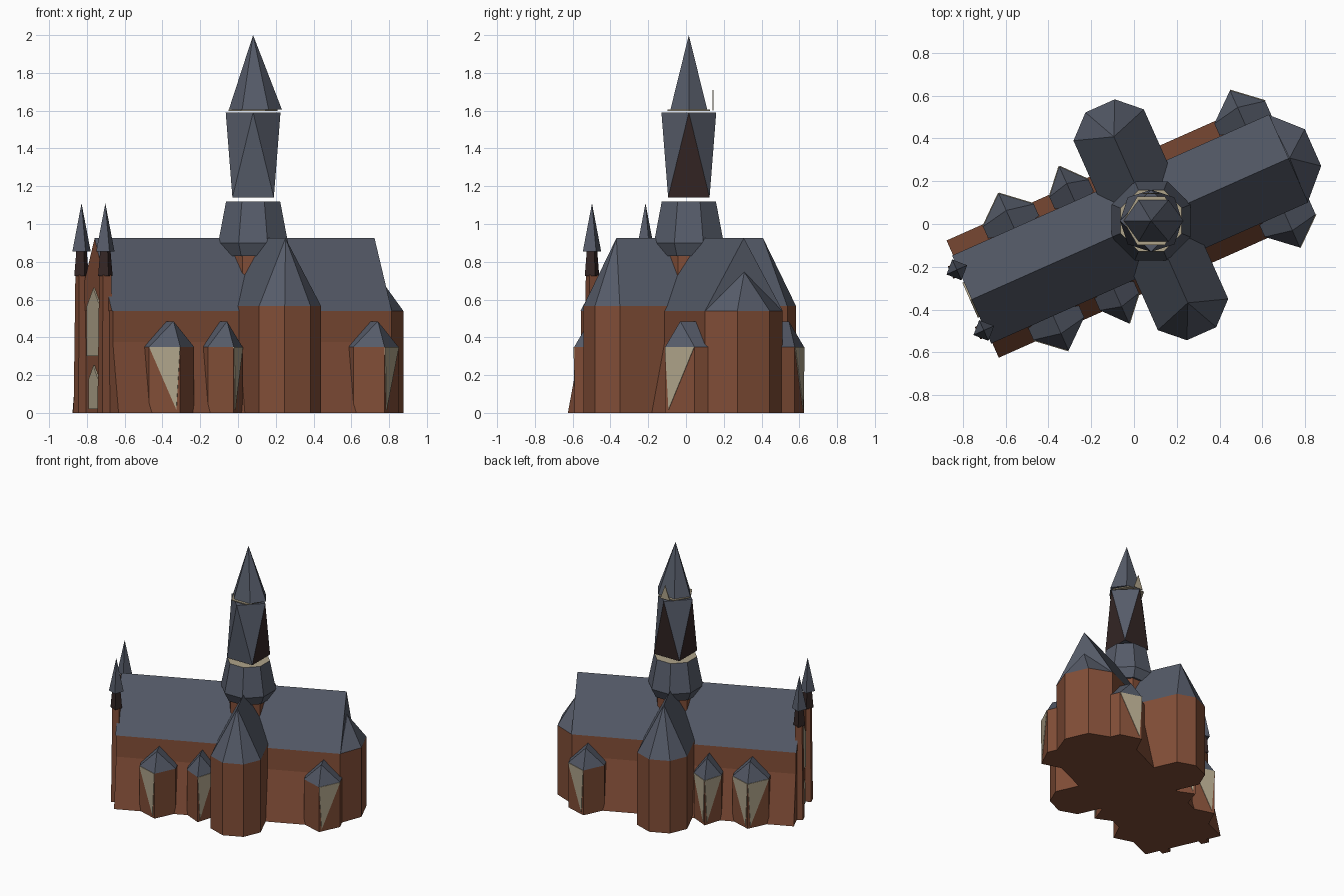
import bpy, bmesh
from math import radians, cos, sin, pi
from mathutils import Matrix, Vector

cube = bpy.data.objects.get("Cube")
if cube:
    bpy.data.objects.remove(cube)


def material(name, rgb):
    m = bpy.data.materials.new(name)
    m.use_nodes = True
    m.diffuse_color = (*rgb, 1)
    m.node_tree.nodes["Principled BSDF"].inputs["Base Color"].default_value = (*rgb, 1)
    return m


BRICK = material("brick brown", (0.22, 0.075, 0.038))
SLATE = material("slate grey", (0.092, 0.105, 0.14))
CREAM = material("cream stone", (0.43, 0.37, 0.255))
DARK = material("dark opening", (0.034, 0.019, 0.018))

# The whole building is turned about its vertical axis
TURN = radians(24)
SITE = Matrix.Rotation(TURN, 4, 'Z') @ Matrix.Translation((0, -0.014, 0))
TOWER = Matrix.Translation((0.08, 0.015, 0))


def finish(name, bm, mats, rule=None, place=SITE):
    bmesh.ops.recalc_face_normals(bm, faces=bm.faces)
    for f in bm.faces:
        f.material_index = rule(f) if rule else 0
    bm.transform(place)
    me = bpy.data.meshes.new(name)
    bm.to_mesh(me)
    bm.free()
    for m in mats:
        me.materials.append(m)
    ob = bpy.data.objects.new(name, me)
    bpy.context.scene.collection.objects.link(ob)
    return ob


def loft(name, rings, mats, rule=None, place=SITE):
    """Closed solid through rings of equal length; a one-point ring is a tip."""
    bm = bmesh.new()
    vr = [[bm.verts.new(p) for p in r] for r in rings]
    for a, b in zip(vr, vr[1:]):
        n = len(a)
        for i in range(n):
            j = (i + 1) % n
            bm.faces.new((a[i], a[j], b[0]) if len(b) == 1 else (a[i], a[j], b[j], b[i]))
    for r in (vr[0], vr[-1]):
        if len(r) > 2:
            bm.faces.new(r)
    return finish(name, bm, mats, rule, place)


def hull(name, points, mats, rule=None, place=SITE):
    bm = bmesh.new()
    for p in points:
        bm.verts.new(p)
    bmesh.ops.convex_hull(bm, input=bm.verts)
    bmesh.ops.dissolve_limit(bm, angle_limit=0.02, verts=bm.verts, edges=bm.edges)
    return finish(name, bm, mats, rule, place)


def ring(n, r, z, x=0, y=0, start=0.0, sy=1.0):
    return [(x + r * cos(start + 2 * pi * i / n), y + sy * r * sin(start + 2 * pi * i / n), z)
            for i in range(n)]


def level(points, z):
    return [(x, y, z) for x, y in points]


EAVE, RIDGE, BACK, HALF = 0.54, 0.925, -0.832, 0.225

# Nave: battered lower walls, straight upper walls, pitched roof
half_profile = [(0.3, 0), (HALF, 0.375), (HALF, EAVE)]
profile = half_profile + [(-y, z) for y, z in reversed(half_profile)]
loft("nave_walls", [[(x, y, z) for y, z in profile] for x in (BACK, 0.75)], [BRICK])
roof_profile = [(HALF, EAVE), (0, RIDGE), (-HALF, EAVE)]
loft("nave_roof", [[(x, y, z) for y, z in roof_profile] for x in (BACK - 0.005, 0.785)],
     [SLATE, BRICK], lambda f: int(f.normal.x < -0.9))

# Apse at the far end, with its own lower roof
apse = [(0.7, HALF), (0.782, HALF), (0.91, 0.094), (0.91, -0.094), (0.782, -HALF), (0.7, -HALF)]
loft("apse_walls", [level(apse, 0), level(apse, EAVE)], [BRICK])
hull("apse_roof", level(apse, EAVE) + [(0.79, 0, 0.745), (0.7, 0, 0.745)], [SLATE])

# Transepts on both sides of the crossing
CROSS, T_EAVE = 0.08, 0.565
for side, label in ((-1, "front"), (1, "back")):
    plan = [(CROSS + x, side * y) for x, y in
            ((-0.18, 0), (-0.18, 0.485), (-0.075, 0.583), (0.075, 0.583), (0.18, 0.485), (0.18, 0))]
    loft(label + "_transept_walls", [level(plan, 0), level(plan, T_EAVE)], [BRICK])
    hull(label + "_transept_roof", level(plan, T_EAVE)
         + [(CROSS, 0, RIDGE), (CROSS, side * 0.425, RIDGE)], [SLATE])


# Three-cornered side chapels with cream window panels
def chapel(label, x, half, side, panels):
    plan = [(x - half, side * 0.2), (x - half, side * 0.29), (x, side * 0.402),
            (x + half, side * 0.29), (x + half, side * 0.2)]
    top = 0.35
    loft(label + "_walls", [level(plan, 0), level(plan, top)], [BRICK])
    hull(label + "_roof", level(plan, top)
         + [(x, side * 0.2, 0.485), (x, side * 0.315, 0.485)], [SLATE])
    for p in panels:
        outer, inner = Vector((x, side * 0.402, 0)), Vector((x + p * half, side * 0.29, 0))
        out = Vector((p * 0.112, side * half, 0)).normalized() * 0.004
        up = Vector((0, 0, top))
        tri = [inner + up, outer + up, outer.lerp(inner, 0.12) + up * 0.05]
        loft(label + "_panel", [[v - out for v in tri], [v + out for v in tri]], [CREAM])


for side, label in ((-1, "front"), (1, "back")):
    both = (-1, 1)
    chapel(label + "_west_chapel", -0.52, 0.13, side, both if side > 0 else (-1,))
    chapel(label + "_middle_chapel", -0.21, 0.1, side, both if side > 0 else (1,))
    chapel(label + "_east_chapel", 0.664, 0.13, side, (1,))

# Entrance facade: tall cream window, door and paired slim turrets
window = [(-0.09, 0.3), (-0.09, 0.56), (0, 0.66), (0.09, 0.56), (0.09, 0.3)]
door = [(-0.06, 0.02), (-0.06, 0.18), (0, 0.25), (0.06, 0.18), (0.06, 0.02)]
for name, shape, mat in (("facade_window", window, CREAM), ("facade_door", door, CREAM)):
    loft(name, [[(x, y, z) for y, z in shape] for x in (BACK - 0.013, BACK - 0.004)], [mat])
for side, label in ((-1, "front"), (1, "back")):
    y, x = side * 0.155, BACK - 0.012
    loft(label + "_turret_shaft", [ring(4, 0.045, 0, x, y, pi / 4), ring(4, 0.035, 0.73, x, y, pi / 4)],
         [BRICK])
    loft(label + "_turret_lantern", [ring(4, 0.042, 0.725, x, y), ring(4, 0.03, 0.86, x, y)], [DARK])
    loft(label + "_turret_spire", [ring(4, 0.053, 0.855, x, y), [(x, y, 1.11)]], [SLATE])

# Crossing tower: brick drum, slate skirt, lantern and spire
EIGHTH = pi / 8
loft("tower_drum", [ring(8, 0.15, 0.55, start=EIGHTH), ring(8, 0.15, 0.85, start=EIGHTH)],
     [BRICK], place=TOWER)
loft("tower_skirt", [ring(8, 0.165, 0.83, start=EIGHTH), ring(8, 0.2, 0.9, start=EIGHTH),
                     ring(8, 0.155, 1.12, start=EIGHTH)],
     [SLATE, CREAM], lambda f: int(f.normal.z > 0.9), place=TOWER)


def lantern_rule(f):
    upright = abs(f.normal.z) < 0.7
    wide_base = sum(v.co.z < 1.3 for v in f.verts) == 2
    return int(upright and wide_base and f.normal.y > -0.5)


hull("tower_lantern", ring(4, 0.155, 1.14, start=pi / 4) + ring(4, 0.145, 1.59), [SLATE, DARK],
     lantern_rule, place=TOWER)
loft("tower_cornice", [ring(6, 0.13, 1.598), ring(6, 0.13, 1.605)], [CREAM], place=TOWER)
loft("tower_spire", [ring(6, 0.14, 1.607, 0.012, sy=0.8), [(0, 0, 2.0)]], [SLATE], place=TOWER)
loft("tower_gablet", [[(x, y, z) for x, z in ((-0.04, 1.6), (0.04, 1.6), (0, 1.71))]
                      for y in (0.125, 0.13)], [CREAM], place=TOWER)
